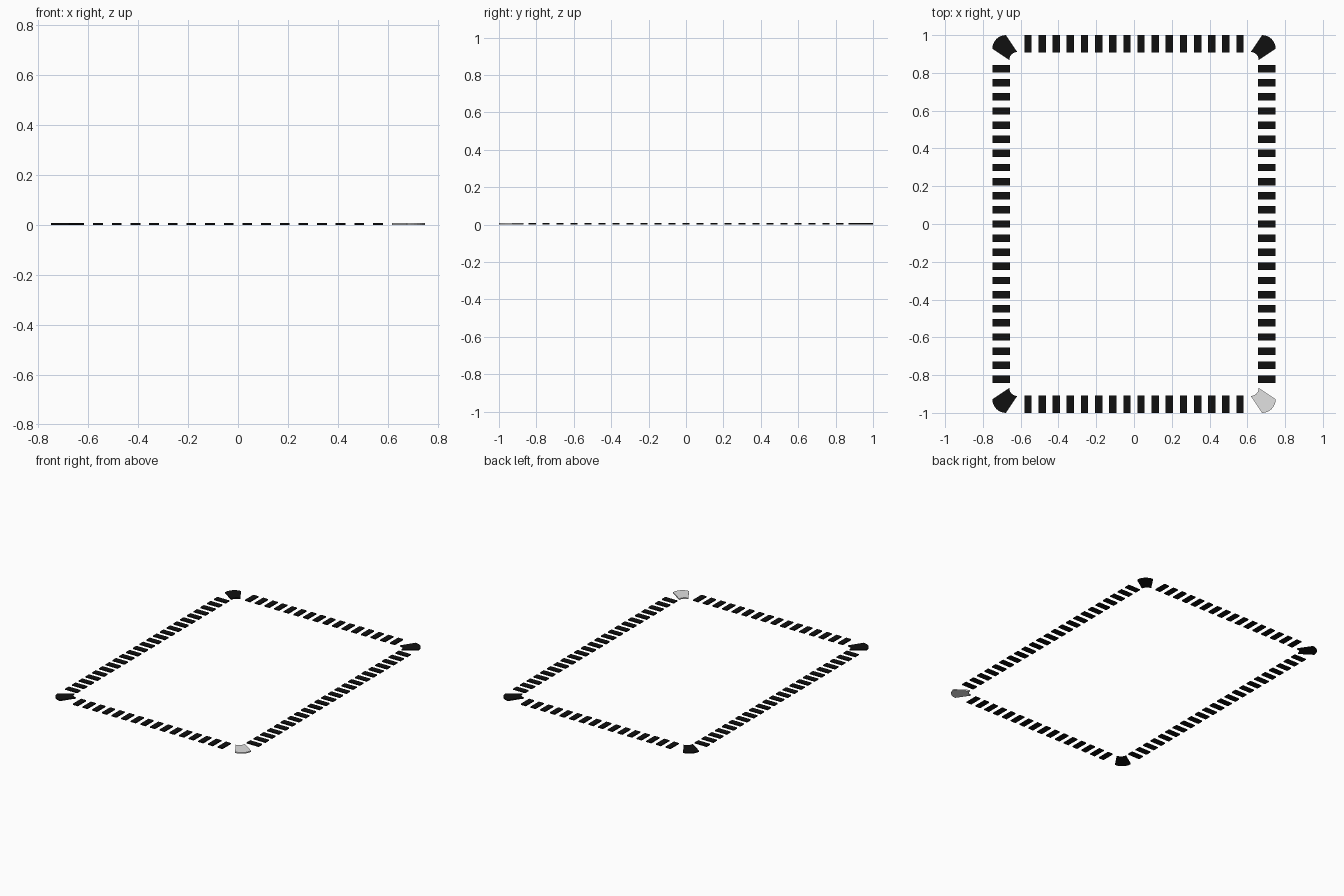
import bpy, bmesh, math

if "Cube" in bpy.data.objects:
    bpy.data.objects.remove(bpy.data.objects["Cube"])

H = 0.008            # plate thickness
HX, HY = 0.75, 1.0   # half extents of the frame
W = 0.0925           # band width
PITCH, DASH = 0.0748, 0.039


def material(name, v):
    m = bpy.data.materials.new(name)
    m.diffuse_color = (v, v, v, 1)
    m.use_nodes = True
    m.node_tree.nodes["Principled BSDF"].inputs["Base Color"].default_value = m.diffuse_color
    return m


black = material("black", 0.005)
light = material("light_grey", 0.75)


def plates(name, outlines, mat):
    """Extrude flat outlines from z=0 to z=H into one object."""
    bm = bmesh.new()
    for pts in outlines:
        lo = [bm.verts.new((x, y, 0)) for x, y in pts]
        hi = [bm.verts.new((x, y, H)) for x, y in pts]
        n = len(pts)
        bm.faces.new(lo[::-1])
        bm.faces.new(hi)
        for i in range(n):
            j = (i + 1) % n
            bm.faces.new((lo[i], lo[j], hi[j], hi[i]))
    bmesh.ops.recalc_face_normals(bm, faces=bm.faces)
    me = bpy.data.meshes.new(name)
    bm.to_mesh(me)
    bm.free()
    ob = bpy.data.objects.new(name, me)
    bpy.context.collection.objects.link(ob)
    me.materials.append(mat)


def rect(cx, cy, w, d):
    return [(cx - w/2, cy - d/2), (cx + w/2, cy - d/2),
            (cx + w/2, cy + d/2), (cx - w/2, cy + d/2)]


# Dashed bands along the four sides
for s, nx, ny in ((-1, "left", "front"), (1, "right", "back")):
    plates(ny + "_dashes", [rect((i - 7.5) * PITCH, s * (HY - W/2), DASH, W)
                            for i in range(16)], black)
    plates(nx + "_dashes", [rect(s * (HX - W/2), (i - 11) * PITCH, W, DASH)
                            for i in range(23)], black)


# Corner pieces: rounded outside, concave fillet inside
def arc(c, r, a0, a1, n=8):
    return [(c + r * math.cos(math.radians(a0 + (a1 - a0) * i / n)),
             c + r * math.sin(math.radians(a0 + (a1 - a0) * i / n)))
            for i in range(n + 1)]


TIP, R_OUT = 0.132, 0.072
corner = arc(R_OUT, R_OUT, 180, 270) + arc(TIP, TIP - W + 0.003, 270, 180)

for sx, nx in ((-1, "left"), (1, "right")):
    for sy, ny in ((-1, "front"), (1, "back")):
        pts = [(sx * (HX - u), sy * (HY - v)) for u, v in corner]
        if sx * sy < 0:
            pts.reverse()
        plates(ny + "_" + nx + "_corner", [pts],
               light if (sx, sy) == (1, -1) else black)
